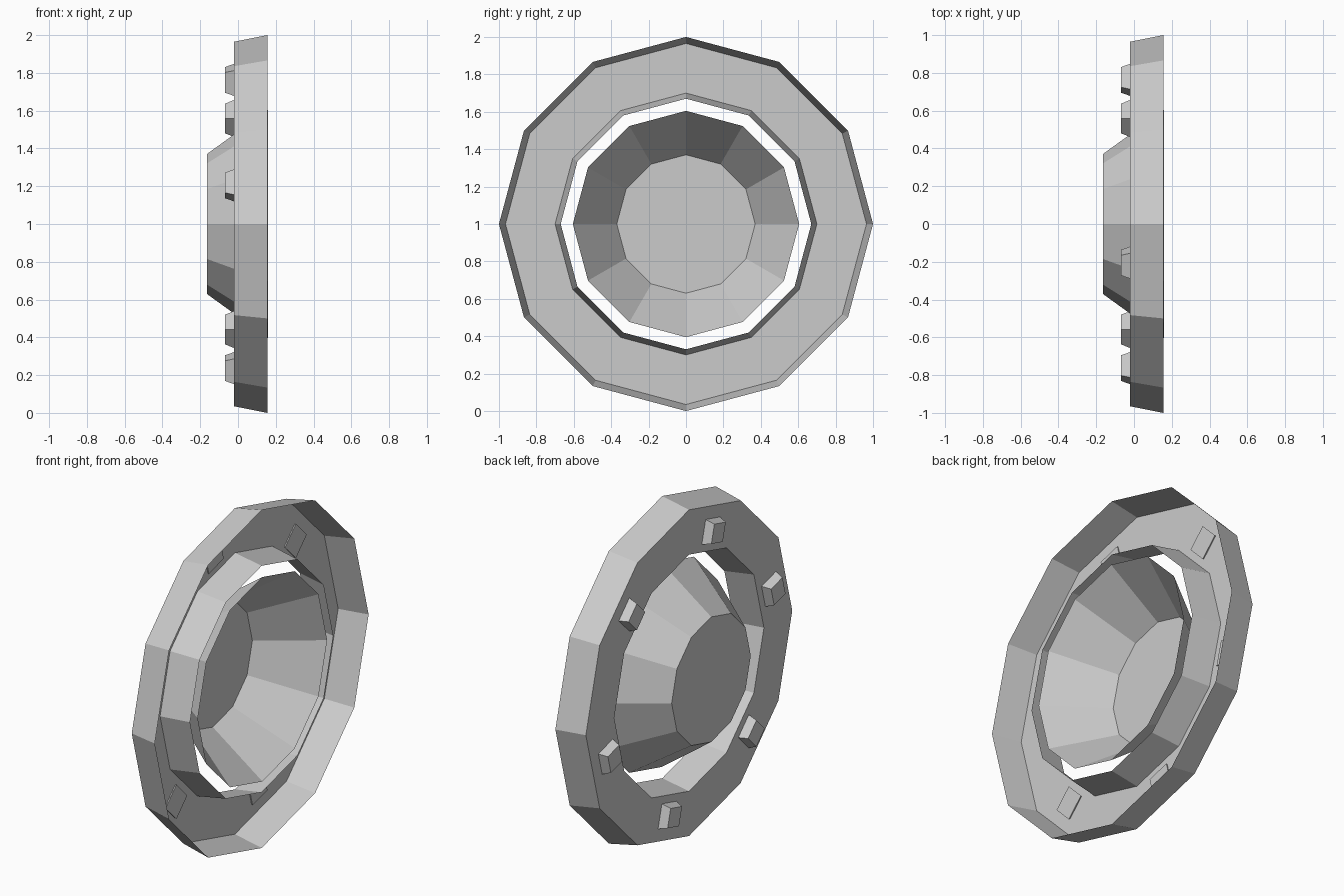
import bpy, bmesh
from math import sin, cos, radians
from mathutils import Vector

if "Cube" in bpy.data.objects:
    bpy.data.objects.remove(bpy.data.objects["Cube"])

SIDES = 12
CENTRE_Z = 1.0


def point(x, r, deg):
    return Vector((x, r * cos(radians(deg)), CENTRE_Z + r * sin(radians(deg))))


def finish(bm, name):
    bmesh.ops.recalc_face_normals(bm, faces=bm.faces)
    mesh = bpy.data.meshes.new(name)
    bm.to_mesh(mesh)
    bm.free()
    obj = bpy.data.objects.new(name, mesh)
    bpy.context.collection.objects.link(obj)
    return obj


def lathe(name, profile, cap_start=False):
    """Spin an (x, radius) profile around the x axis as a flat-sided shell."""
    bm = bmesh.new()
    rings = [[bm.verts.new(point(x, r, i * 360 / SIDES)) for i in range(SIDES)]
             for x, r in profile]
    for a, b in zip(rings, rings[1:]):
        for i in range(SIDES):
            j = (i + 1) % SIDES
            bm.faces.new((a[i], a[j], b[j], b[i]))
    if cap_start:
        bm.faces.new(rings[0])
    return finish(bm, name)


def stud(name, deg):
    """Tapered square block, aligned to the ring's radius."""
    bm = bmesh.new()
    radial = Vector((0, cos(radians(deg)), sin(radians(deg))))
    tangent = Vector((0, -radial.z, radial.y))
    centre = point(0, 0.79, deg)
    loops = []
    for x, half in ((-0.07, 0.055), (-0.012, 0.072)):
        loops.append([bm.verts.new(centre + Vector((x, 0, 0)) + radial * u * half + tangent * v * half)
                      for u, v in ((-1, -1), (1, -1), (1, 1), (-1, 1))])
    a, b = loops
    for i in range(4):
        j = (i + 1) % 4
        bm.faces.new((a[i], a[j], b[j], b[i]))
    bm.faces.new(a)
    bm.faces.new(b)
    return finish(bm, name)


# Outer channel ring, open towards +x
lathe("rim_ring", [(0.155, 1.0), (-0.02, 0.965), (-0.02, 0.70), (0.155, 0.67)])

# Central dish, open towards +x with a flat floor
lathe("centre_dish", [(-0.165, 0.37), (0.16, 0.605)], cap_start=True)

# Six studs around the ring
for k in range(6):
    stud(f"stud_{k + 1}", 45 + 60 * k)
